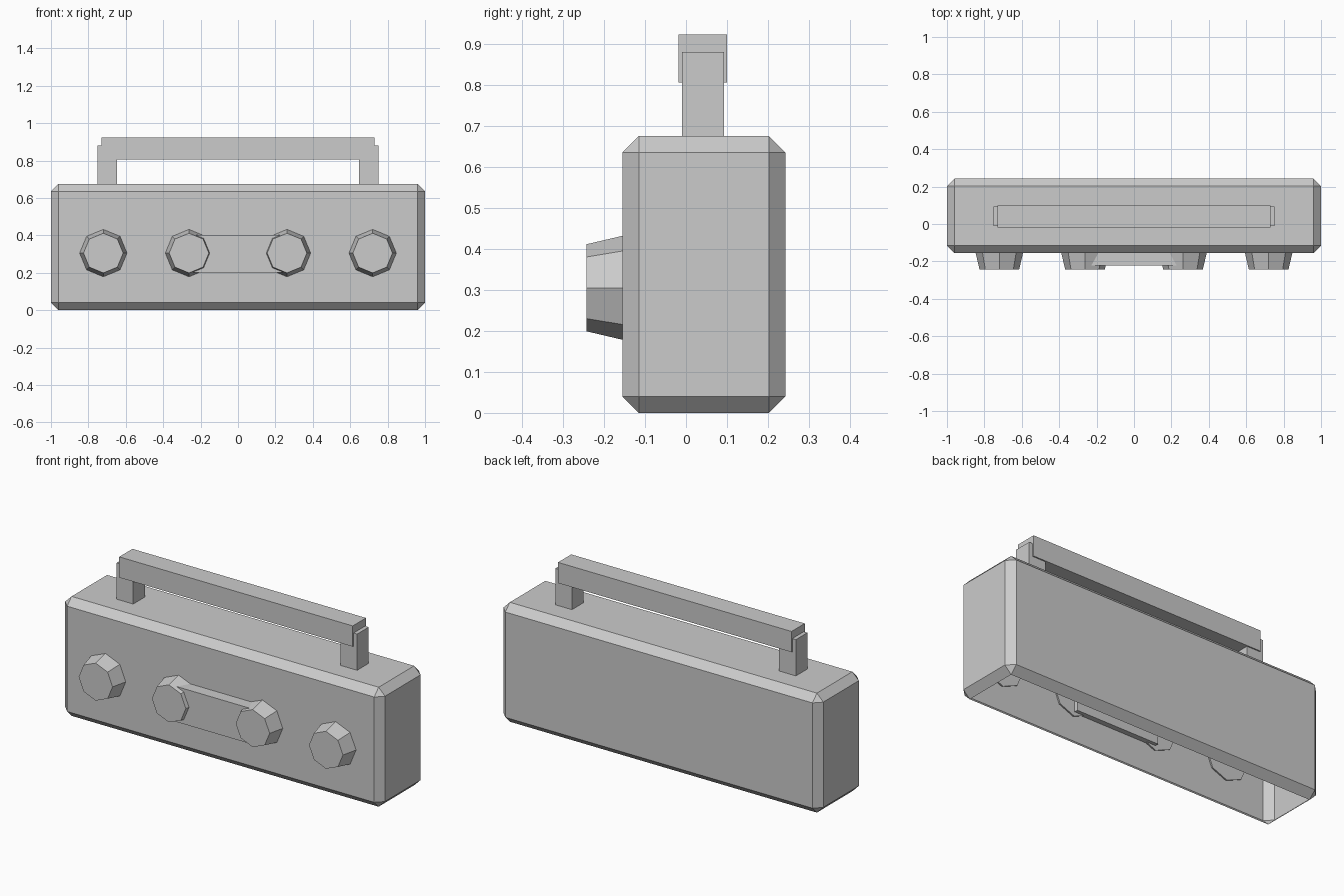
import bpy, bmesh
from math import pi
from mathutils import Matrix, Vector

if "Cube" in bpy.data.objects:
    bpy.data.objects.remove(bpy.data.objects["Cube"])


def finish(bm, name):
    mesh = bpy.data.meshes.new(name)
    bm.to_mesh(mesh)
    bm.free()
    obj = bpy.data.objects.new(name, mesh)
    bpy.context.collection.objects.link(obj)
    return obj


def box_mesh(lo, hi):
    lo, hi = Vector(lo), Vector(hi)
    bm = bmesh.new()
    size = Matrix.Diagonal((*(hi - lo), 1))
    bmesh.ops.create_cube(bm, size=1, matrix=Matrix.Translation((lo + hi) / 2) @ size)
    return bm


def box(name, lo, hi):
    return finish(box_mesh(lo, hi), name)


def knob(name, x, z, y_front, y_back, r_front, r_back):
    # tapered octagon pointing towards the front
    bm = bmesh.new()
    place = Matrix.Translation((x, (y_front + y_back) / 2, z)) @ Matrix.Rotation(pi / 2, 4, 'X')
    bmesh.ops.create_cone(bm, cap_ends=True, segments=8, radius1=r_back, radius2=r_front,
                          depth=y_back - y_front, matrix=place)
    # put corners at the top, bottom and sides
    corner = max(bm.verts, key=lambda v: v.co.z).co
    if abs(corner.x - x) > 0.01:
        bmesh.ops.rotate(bm, verts=bm.verts, cent=(x, 0, z),
                         matrix=Matrix.Rotation(pi / 8, 3, 'Y'))
    return finish(bm, name)


# chamfered body shell, open underneath
bm = box_mesh((-1, -0.155, 0), (1, 0.242, 0.675))
bmesh.ops.bevel(bm, geom=bm.edges[:], offset=0.04, offset_type='OFFSET',
                segments=1, affect='EDGES', profile=0.5)
bm.normal_update()
bottom = [f for f in bm.faces if f.normal.z < -0.99]
bmesh.ops.delete(bm, geom=bottom, context='FACES_ONLY')
finish(bm, "body")

# front tape panel
box("tape_panel", (-0.26, -0.222, 0.202), (0.26, -0.125, 0.402))

# knobs and handle posts, mirrored left and right
for side, s in (("left", -1), ("right", 1)):
    for part, x in (("outer", 0.72), ("inner", 0.262)):
        knob(f"{part}_knob_{side}", s * x, 0.305, -0.243, -0.145, 0.106, 0.129)
    xs = sorted((s * 0.648, s * 0.752))
    box(f"handle_post_{side}", (xs[0], -0.01, 0.66), (xs[1], 0.093, 0.88))

# carrying handle
box("handle_bar", (-0.73, -0.018, 0.806), (0.73, 0.1, 0.923))
